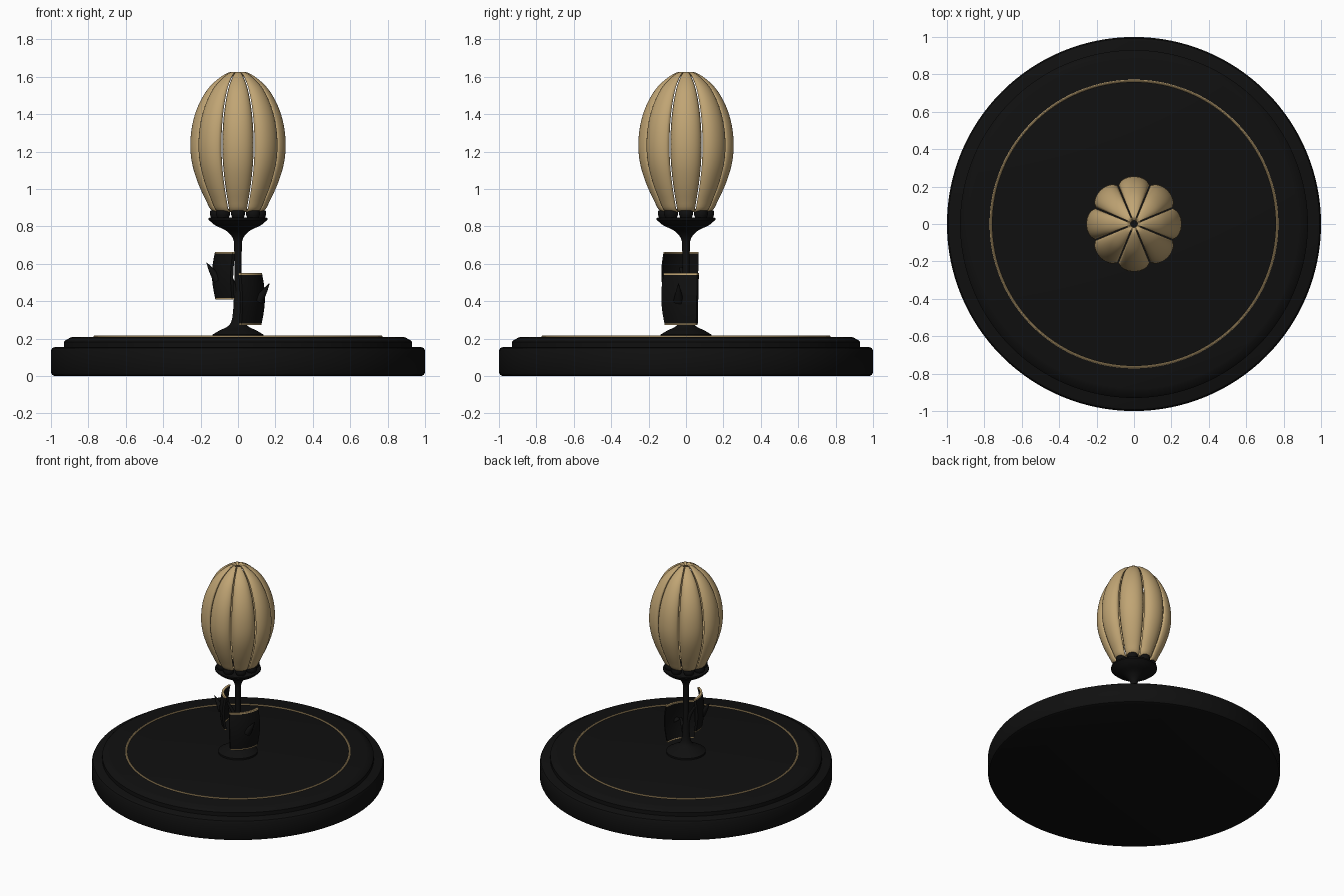
import bpy, bmesh, math
from mathutils import Vector

if "Cube" in bpy.data.objects:
    bpy.data.objects.remove(bpy.data.objects["Cube"])


def material(name, rgb):
    m = bpy.data.materials.new(name)
    m.diffuse_color = (*rgb, 1)
    m.use_nodes = True
    m.node_tree.nodes["Principled BSDF"].inputs["Base Color"].default_value = m.diffuse_color
    return m


BLACK = material("black", (0.005, 0.005, 0.005))
GOLD = material("soft gold", (0.53, 0.375, 0.175))


def smooth_path(pts, n):
    """Catmull-Rom curve through the points, n steps per span."""
    p = [Vector(q) for q in pts]
    p = [2 * p[0] - p[1]] + p + [2 * p[-1] - p[-2]]
    out = []
    for a, b, c, d in zip(p, p[1:], p[2:], p[3:]):
        for k in range(n):
            t = k / n
            out.append(0.5 * (2 * b + (c - a) * t + (2 * a - 5 * b + 4 * c - d) * t * t
                              + (3 * b - a - 3 * c + d) * t ** 3))
    return out + [p[-2]]


def make(name, verts, faces, mats, angle=35):
    me = bpy.data.meshes.new(name)
    me.from_pydata(verts, [], faces)
    ob = bpy.data.objects.new(name, me)
    bpy.context.collection.objects.link(ob)
    for m in mats:
        me.materials.append(m)
    bpy.ops.object.select_all(action='DESELECT')
    ob.select_set(True)
    bpy.context.view_layer.objects.active = ob
    bpy.ops.object.shade_smooth_by_angle(angle=math.radians(angle))
    return ob


def grid_faces(rows, cols, wrap=False):
    span = cols if wrap else cols - 1
    return [(i * cols + j, i * cols + (j + 1) % cols,
             (i + 1) * cols + (j + 1) % cols, (i + 1) * cols + j)
            for i in range(rows - 1) for j in range(span)]


def lathe(name, profile, mat, n=64, centre=(0, 0), caps=True):
    """Spin an (r, z) profile, listed from the bottom up."""
    verts = [(centre[0] + r * math.cos(2 * math.pi * j / n),
              centre[1] + r * math.sin(2 * math.pi * j / n), z)
             for r, z in profile for j in range(n)]
    faces = grid_faces(len(profile), n, True)
    if caps:
        faces += [tuple(range(n))[::-1], tuple(range(len(verts) - n, len(verts)))]
    else:  # closed ring section
        k = len(verts) - n
        faces += [(k + j, k + (j + 1) % n, (j + 1) % n, j) for j in range(n)]
    return make(name, verts, faces, [mat])


def tube(name, path, radii, mat, n=12):
    verts = []
    for k, (p, r) in enumerate(zip(path, radii)):
        d = path[min(k + 1, len(path) - 1)] - path[max(k - 1, 0)]
        q = d.to_track_quat('Z', 'Y')
        verts += [p + q @ Vector((r * math.cos(2 * math.pi * j / n),
                                  r * math.sin(2 * math.pi * j / n), 0)) for j in range(n)]
    faces = grid_faces(len(path), n, True)
    faces += [tuple(range(n))[::-1], tuple(range(len(verts) - n, len(verts)))]
    return make(name, verts, faces, [mat])


# Stepped round base with an inlaid gold ring
lathe("base_lower", [(0.98, 0), (0.993, 0.006), (1, 0.02), (1, 0.135),
                     (0.993, 0.149), (0.98, 0.155)], BLACK, 128)
lathe("base_upper", [(0.93, 0.15), (0.93, 0.183), (0.92, 0.193), (0.895, 0.206),
                     (0.88, 0.21)], BLACK, 128)
lathe("gold_ring", [(0.772, 0.205), (0.772, 0.214), (0.768, 0.217), (0.763, 0.217),
                    (0.759, 0.214), (0.759, 0.205)], GOLD, 128, caps=False)

# Foot, stem and flared cup in one turned piece
stem = smooth_path([(0.135, 0.222), (0.10, 0.243), (0.045, 0.275), (0.027, 0.34), (0.02, 0.5),
                    (0.02, 0.66), (0.025, 0.73), (0.06, 0.775), (0.12, 0.805), (0.157, 0.835)], 5)
lathe("stem_and_cup", [(0.135, 0.208)] + [tuple(p) for p in stem]
      + [(0.157, 0.845), (0.148, 0.848)], BLACK, 48)

# Eight petals over eight small black mounts
petal = smooth_path([(0.08, 0.878), (0.138, 0.883), (0.172, 0.94), (0.213, 1.03), (0.244, 1.13),
                     (0.255, 1.23), (0.245, 1.34), (0.215, 1.44), (0.165, 1.53),
                     (0.105, 1.59), (0.045, 1.625), (0.018, 1.612)], 4)
COLS = 13
for k in range(8):
    a0 = k * math.pi / 4
    verts = []
    for r, z in petal:
        half = math.pi / 8 - min(0.1, 0.003 / r)
        for j in range(COLS):
            u = 2 * j / (COLS - 1) - 1
            rr = r * (1 - 0.07 * u * u - 0.05 * u ** 4)
            a = a0 + u * half
            verts.append((rr * math.cos(a), rr * math.sin(a), z))
    ob = make("petal_%d" % (k + 1), verts, grid_faces(len(petal), COLS), [GOLD], 50)
    shell = ob.modifiers.new("thickness", 'SOLIDIFY')
    shell.thickness = 0.012
    shell.offset = -1
    lathe("petal_mount_%d" % (k + 1), [(0.03, 0.845), (0.036, 0.86), (0.038, 0.872),
                                       (0.034, 0.886)], BLACK, 20,
          (0.113 * math.cos(a0), 0.113 * math.sin(a0)))


# Two curled leaves with gold trimmed ends, each with a stalk and a pointed tip
def leaf(name, start, end, z0, z1, side):
    a, b = Vector(start), Vector(end)
    across = b - a
    out = Vector((across.y, -across.x)).normalized()
    if out.x * side < 0:
        out = -out
    ts = [0, 0.03] + [0.03 + 0.94 * i / 10 for i in range(1, 10)] + [0.97, 1]
    n, th = 11, 0.016
    loop, verts = 2 * n, []
    for t in ts:
        z = z0 + (z1 - z0) * t
        width = 0.86 + 0.14 * math.sin(math.pi * min(1, t * 0.75 + 0.05))
        for layer in (0, 1):
            for j in range(n):
                u = (j / (n - 1) - 0.5) * (1 if layer == 0 else -1)
                bulge = 0.03 * (1 - 4 * u * u) + 0.015 * math.sin(math.pi * t) - layer * th - 0.01
                p = (a + b) / 2 + across * u * width + out * bulge
                verts.append((p.x, p.y, z))
    faces = grid_faces(len(ts), loop, True)
    last = len(verts) - loop
    for base in (0, last):
        faces += [(base + j, base + j + 1, base + loop - 2 - j, base + loop - 1 - j)
                  for j in range(n - 1)]
    ob = make(name, verts, faces, [BLACK, GOLD])
    bm = bmesh.new()
    bm.from_mesh(ob.data)
    bmesh.ops.recalc_face_normals(bm, faces=bm.faces)
    edge = 0.035 * (z1 - z0)
    for f in bm.faces:
        z = f.calc_center_median().z
        f.material_index = 1 if z < z0 + edge or z > z1 - edge else 0
    bm.to_mesh(ob.data)
    bm.free()
    mid = (a + b) / 2
    zs = z0 + 0.02
    stalk = smooth_path([(0.005 * side, 0, zs - 0.02), (0.025 * side, -0.008, zs + 0.06),
                         (mid.x * 0.8, mid.y * 0.8, zs + 0.15)], 5)
    tube(name + "_stalk", stalk, [0.017 - 0.0008 * i for i in range(len(stalk))], BLACK)
    tip = smooth_path([(0.105 * side, -0.04, z1 - 0.15), (0.14 * side, -0.04, z1 - 0.10),
                       (0.168 * side, -0.04, z1 - 0.055)], 4)
    tube(name + "_tip", tip, [0.028 - 0.0033 * i for i in range(len(tip))], BLACK)


leaf("upper_leaf", (-0.135, 0.06), (-0.035, -0.13), 0.41, 0.662, -1)
leaf("lower_leaf", (0.02, -0.13), (0.14, 0.06), 0.272, 0.55, 1)
